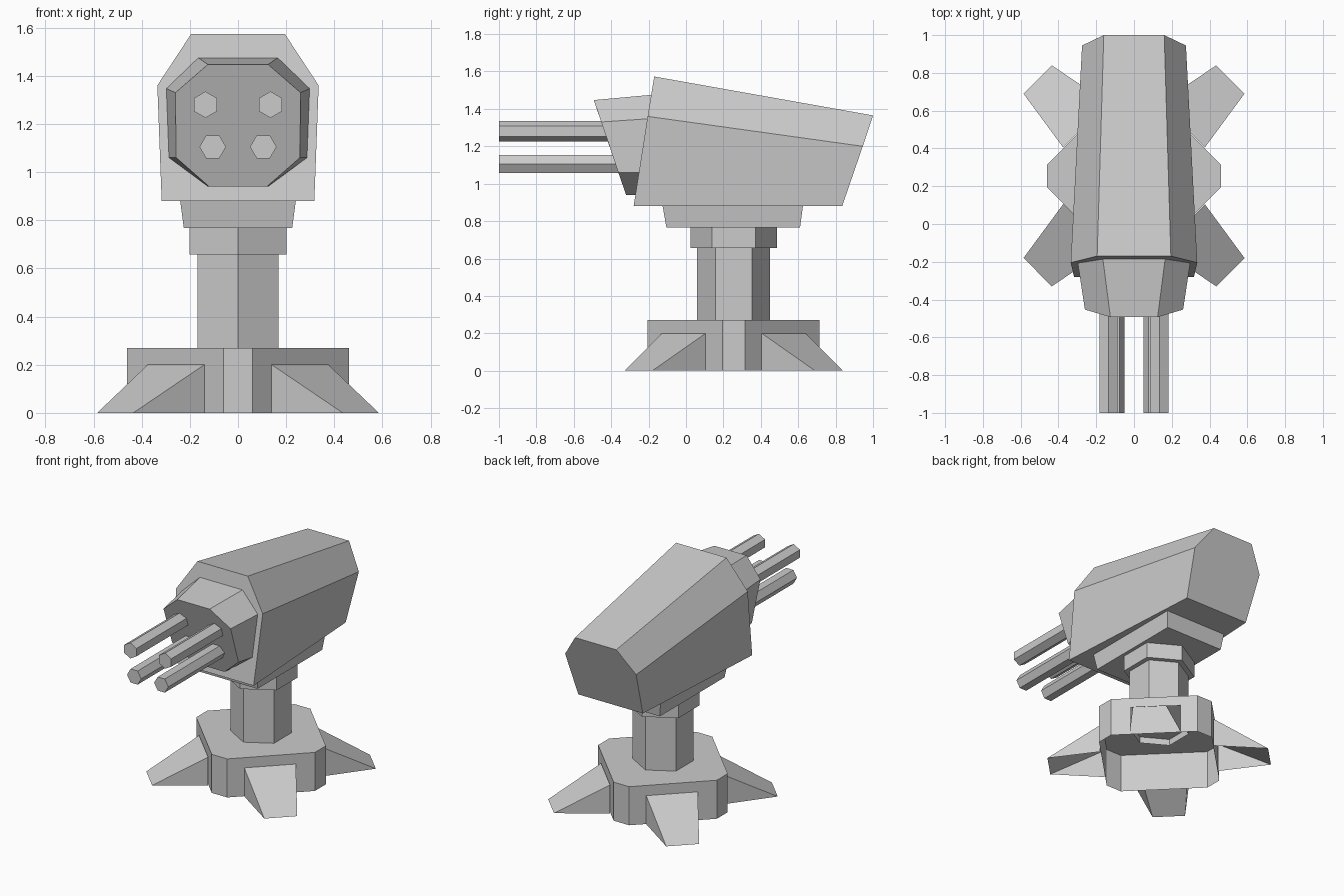
import bpy, bmesh, math
from mathutils import Vector

if "Cube" in bpy.data.objects:
    bpy.data.objects.remove(bpy.data.objects["Cube"])

CY = 0.255  # y of the pedestal axis


def loft(name, ring_a, ring_b, cap_a=True, cap_b=True):
    """Flat-sided solid between two matching rings of points."""
    bm = bmesh.new()
    a = [bm.verts.new(p) for p in ring_a]
    b = [bm.verts.new(p) for p in ring_b]
    n = len(a)
    for i in range(n):
        j = (i + 1) % n
        bm.faces.new((a[i], a[j], b[j], b[i]))
    if cap_a:
        bm.faces.new(a[::-1])
    if cap_b:
        bm.faces.new(b)
    # orient outward, judged from the middle (all parts are convex)
    mid = sum((v.co for v in bm.verts), Vector()) / (2 * n)
    bm.normal_update()
    for f in bm.faces:
        if f.normal.dot(f.calc_center_median() - mid) < 0:
            f.normal_flip()
    mesh = bpy.data.meshes.new(name)
    bm.to_mesh(mesh)
    bm.free()
    ob = bpy.data.objects.new(name, mesh)
    bpy.context.collection.objects.link(ob)
    return ob


def hexagon(r, start=0.0):
    return [(r * math.cos(start + i * math.pi / 3),
             r * math.sin(start + i * math.pi / 3)) for i in range(6)]


def mirror_ring(half):
    """Close a right-hand half profile (bottom to top) across x = 0."""
    return half + [(-x, y, z) for x, y, z in reversed(half)]


# Base: diamond with blunt corners, open underneath
c, e = 0.06, 0.46
plan = [(c, -e), (e, -c), (e, c), (c, e), (-c, e), (-e, c), (-e, -c), (-c, -e)]
loft("base", [(x, y + CY, 0) for x, y in plan],
     [(x, y + CY, 0.27) for x, y in plan], cap_a=False)

# Four wedge feet, open underneath and against the base
for sx in (-1, 1):
    for sy in (-1, 1):
        def P(x, y, z):
            return (sx * x, CY + sy * y, z)
        in_a, in_b = (0.14, 0.385), (0.375, 0.15)
        tip_a, tip_b = P(0.435, 0.585, 0), P(0.585, 0.435, 0)
        verts = [P(*in_a, 0), P(*in_b, 0), P(*in_a, 0.2), P(*in_b, 0.2), tip_a, tip_b]
        faces = [(2, 4, 5, 3), (0, 4, 2), (1, 3, 5)]
        if sx * sy < 0:
            faces = [f[::-1] for f in faces]
        # make the sloped face point upward
        v = [Vector(verts[i]) for i in faces[0]]
        if (v[1] - v[0]).cross(v[2] - v[0]).z < 0:
            faces = [f[::-1] for f in faces]
        mesh = bpy.data.meshes.new("foot")
        mesh.from_pydata(verts, [], faces)
        bpy.context.collection.objects.link(bpy.data.objects.new("foot", mesh))

# Hexagonal column and collar
for name, r, z0, z1, cap in (("column", 0.195, 0.225, 0.66, False),
                             ("collar", 0.232, 0.657, 0.768, True)):
    h = hexagon(r, math.pi / 2)
    loft(name, [(x, y + CY, z0) for x, y in h],
         [(x, y + CY, z1) for x, y in h], cap_a=cap)

# Mounting plate under the housing
loft("mount_plate",
     [(0.225, -0.105, 0.767), (0.225, 0.61, 0.767), (-0.225, 0.61, 0.767), (-0.225, -0.105, 0.767)],
     [(0.24, -0.125, 0.88), (0.24, 0.625, 0.88), (-0.24, 0.625, 0.88), (-0.24, -0.125, 0.88)])

# Tapered six-sided housing
loft("housing",
     mirror_ring([(0.317, -0.28, 0.88), (0.335, -0.205, 1.36), (0.195, -0.17, 1.573)]),
     mirror_ring([(0.25, 0.835, 0.88), (0.275, 0.945, 1.2), (0.16, 1.0, 1.365)]))

# Eight-sided barrel shroud with a raked front
loft("barrel_shroud",
     mirror_ring([(0.12, -0.32, 0.94), (0.257, -0.362, 1.06),
                  (0.26, -0.453, 1.33), (0.125, -0.493, 1.447)]),
     mirror_ring([(0.125, -0.268, 0.94), (0.287, -0.25, 1.06),
                  (0.298, -0.204, 1.347), (0.165, -0.184, 1.475)]))

# Four hexagonal barrels
for x, z, turn, back in ((0.135, 1.28, math.pi / 2, -0.4), (0.105, 1.105, 0, -0.34)):
    for s in (-1, 1):
        h = hexagon(0.055, turn)
        loft("barrel", [(s * x + u, -1.0, z + w) for u, w in h],
             [(s * x + u, back, z + w) for u, w in h])
